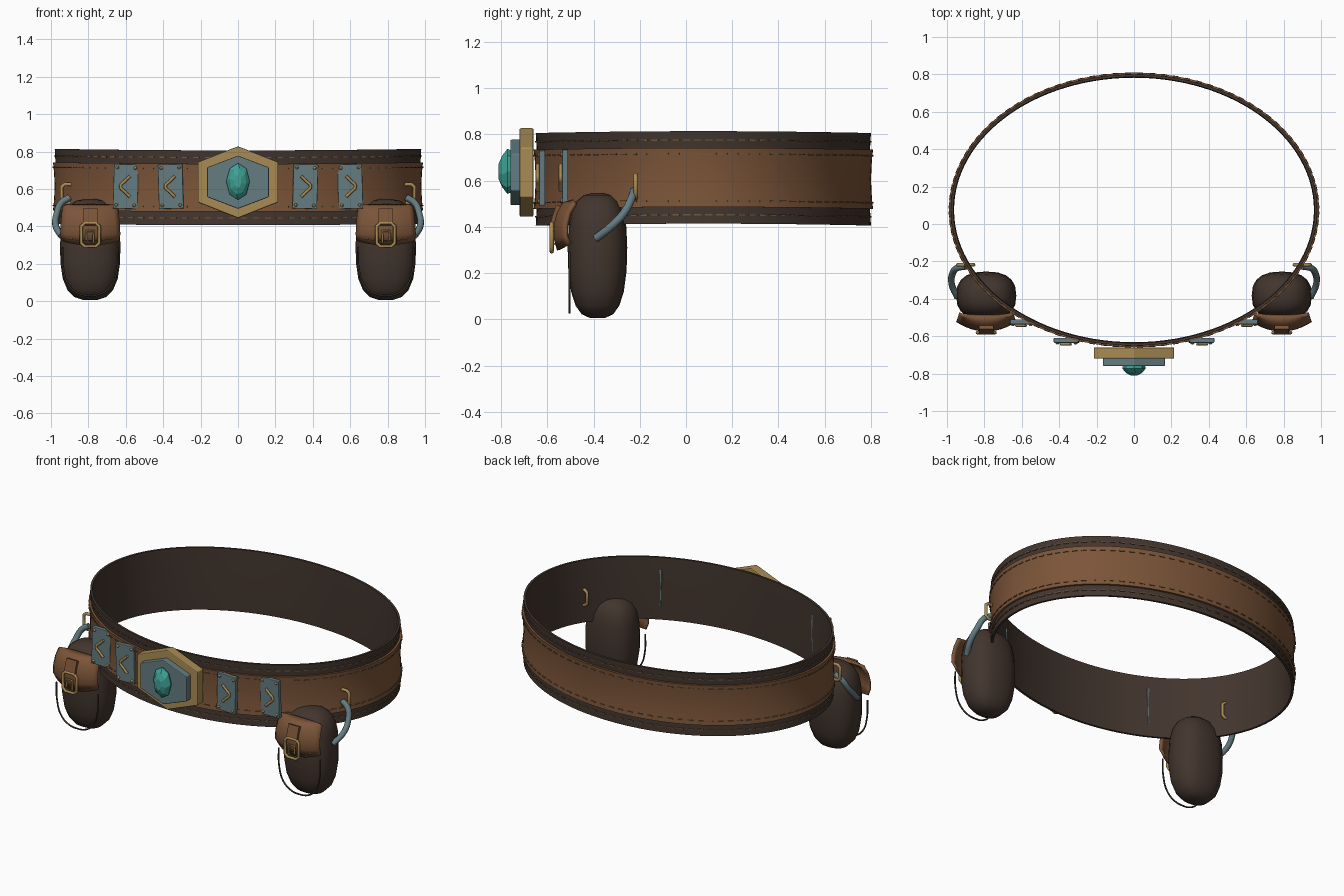
import bpy, bmesh, math
from mathutils import Vector, Matrix

if "Cube" in bpy.data.objects:
    bpy.data.objects.remove(bpy.data.objects["Cube"])

CY, RX, RY = 0.075, 0.972, 0.717   # belt ellipse


def mat(name, c):
    m = bpy.data.materials.new(name)
    m.diffuse_color = (*c, 1)
    m.use_nodes = True
    m.node_tree.nodes["Principled BSDF"].inputs["Base Color"].default_value = m.diffuse_color
    return m


DARK = mat("dark_leather", (0.055, 0.036, 0.027))
BROWN = mat("brown_leather", (0.20, 0.09, 0.04))
STEEL = mat("steel", (0.13, 0.20, 0.22))
GOLD = mat("brass", (0.40, 0.26, 0.09))
THREAD = mat("thread", (0.16, 0.10, 0.045))
GEM = mat("gem", (0.05, 0.36, 0.30))


def finish(name, bm, m, smooth=None, bevel=0):
    bmesh.ops.recalc_face_normals(bm, faces=bm.faces)
    me = bpy.data.meshes.new(name)
    bm.to_mesh(me)
    bm.free()
    ob = bpy.data.objects.new(name, me)
    bpy.context.collection.objects.link(ob)
    me.materials.append(m)
    if bevel:
        b = ob.modifiers.new("bevel", 'BEVEL')
        b.width, b.segments = bevel, 2
    if smooth:
        bpy.ops.object.select_all(action='DESELECT')
        bpy.context.view_layer.objects.active = ob
        ob.select_set(True)
        bpy.ops.object.shade_smooth_by_angle(angle=math.radians(smooth))
    return ob


def loft(name, rings, m, smooth=None, caps=True, loop=False, bevel=0):
    """Skin closed rings of points; loop joins last ring to the first."""
    bm = bmesh.new()
    vs = [[bm.verts.new(p) for p in r] for r in rings]
    n = len(vs[0])
    for a, b in zip(vs, vs[1:] + (vs[:1] if loop else [])):
        for i in range(n):
            bm.faces.new((a[i], a[(i + 1) % n], b[(i + 1) % n], b[i]))
    if caps and not loop:
        bm.faces.new(vs[0])
        bm.faces.new(vs[-1])
    return finish(name, bm, m, smooth, bevel)


def tube(name, pts, r, m, cyclic=False, smooth_path=True):
    cu = bpy.data.curves.new(name, 'CURVE')
    cu.dimensions, cu.bevel_depth, cu.bevel_resolution = '3D', r, 2
    cu.use_fill_caps, cu.resolution_u = True, 6
    sp = cu.splines.new('BEZIER' if smooth_path else 'POLY')
    ps = sp.bezier_points if smooth_path else sp.points
    ps.add(len(pts) - 1)
    for p, co in zip(ps, pts):
        p.co = co if smooth_path else (*co, 1)
        if smooth_path:
            p.handle_left_type = p.handle_right_type = 'AUTO'
    sp.use_cyclic_u = cyclic
    cu.materials.append(m)
    ob = bpy.data.objects.new(name, cu)
    bpy.context.collection.objects.link(ob)
    bpy.ops.object.select_all(action='DESELECT')
    bpy.context.view_layer.objects.active = ob
    ob.select_set(True)
    bpy.ops.object.convert(target='MESH')
    return ob


def on_belt(t, d, z):
    return Vector(((RX + d) * math.cos(t), CY + (RY + d) * math.sin(t),
                   z - 0.004 * math.cos(2 * t - math.pi)))


def band(name, section, m, n=112):
    loft(name, [[on_belt(2 * math.pi * i / n, d, z) for d, z in section]
                for i in range(n)], m, 40, loop=True)


def boxes(name, frames, size, m):
    bm = bmesh.new()
    for f in frames:
        bmesh.ops.create_cube(bm, size=1, matrix=f @ Matrix.Diagonal((*size, 1)))
    return finish(name, bm, m)


# Belt: dark backing with edge trims, brown outer strap with flared rims
band("belt_backing", [(-0.006, 0.41), (0.008, 0.41), (0.004, 0.48), (0, 0.61),
                      (0.004, 0.74), (0.008, 0.81), (-0.006, 0.81), (-0.010, 0.61)], DARK)
band("belt_strap", [(0.0, 0.482), (0.017, 0.482), (0.012, 0.53), (0.008, 0.61),
                    (0.012, 0.69), (0.017, 0.738), (0.0, 0.738), (-0.003, 0.61)], BROWN)

# Belt stitching
for label, z, d in (("upper", 0.712, 0.015), ("lower", 0.508, 0.015),
                    ("top_trim", 0.772, 0.007), ("bottom_trim", 0.448, 0.007)):
    frames = []
    for i in range(96):
        t = 2 * math.pi * (i + 0.5) / 96
        tan = math.atan2(RY * math.cos(t), -RX * math.sin(t))
        frames.append(Matrix.Translation(on_belt(t, d, z)) @ Matrix.Rotation(tan, 4, 'Z'))
    boxes(label + "_stitching", frames, (0.032, 0.008, 0.006), THREAD)


# Buckle: stacked hexagons and a faceted gem
def hexagon(w, h, y, zc=0.636):
    k = 0.56
    return [(x * w, y, zc + z * h) for x, z in
            ((0, 1), (1, k), (1, -k), (0, -1), (-1, -k), (-1, k))]


loft("buckle_frame", [hexagon(0.215, 0.192, -0.66), hexagon(0.215, 0.192, -0.72)],
     GOLD, bevel=0.006)
loft("buckle_plate", [hexagon(0.165, 0.142, -0.71), hexagon(0.165, 0.142, -0.76)],
     STEEL, bevel=0.005)


def gem_ring(w, h, y, turn=0):
    return [(w * math.sin(math.pi * i / 4 + turn), y,
             0.64 + h * math.cos(math.pi * i / 4 + turn)) for i in range(8)]


loft("buckle_gem", [gem_ring(0.058, 0.09, -0.755), gem_ring(0.063, 0.098, -0.772),
                    gem_ring(0.045, 0.07, -0.795, 0.2), gem_ring(0.018, 0.035, -0.81, 0.2)], GEM)

for s, side in ((1, "right"), (-1, "left")):
    # Decorative plates with chevrons and rivets
    for k, (px, py, tilt) in enumerate(((0.36, -0.622, 0.03), (0.60, -0.523, -0.03))):
        nm = f"{side}_plate_{k + 1}"
        rot = Matrix.Translation((s * px, py, 0.613)) @ Matrix.Rotation(s * tilt, 4, 'Y')
        ob = boxes(nm, [rot], (0.132, 0.026, 0.238), STEEL)
        b = ob.modifiers.new("bevel", 'BEVEL')
        b.width, b.segments = 0.004, 2
        tube(nm + "_chevron", [(s * (px + x), py - 0.02, 0.613 + z) for x, z in
                               ((-0.022, 0.055), (0.003, 0.03), (0.028, 0),
                                (0.003, -0.03), (-0.022, -0.055))], 0.008, GOLD)
        bm = bmesh.new()
        for cx in (-0.048, 0.048):
            for cz in (-0.1, 0.1):
                bmesh.ops.create_uvsphere(bm, u_segments=8, v_segments=6, radius=0.009,
                                          matrix=rot @ Matrix.Translation((cx, -0.013, cz)))
        finish(nm + "_rivets", bm, GOLD, 40)

    # Pouch body
    PX, PY, N = s * 0.79, -0.383, 20
    rings = []
    for z, a, b in ((0.005, 0.035, 0.03), (0.022, 0.085, 0.068), (0.06, 0.122, 0.095),
                    (0.12, 0.147, 0.114), (0.21, 0.16, 0.126), (0.31, 0.161, 0.129),
                    (0.40, 0.155, 0.125), (0.46, 0.143, 0.115), (0.51, 0.115, 0.092),
                    (0.537, 0.075, 0.06), (0.546, 0.03, 0.025)):
        r = []
        for i in range(N):
            c, q = math.cos(2 * math.pi * i / N), math.sin(2 * math.pi * i / N)
            r.append((PX + a * math.copysign(abs(c) ** 0.8, c),
                      PY + b * math.copysign(abs(q) ** 0.8, q), z))
        rings.append(r)
    loft(side + "_pouch", rings, DARK, 50)

    # Pouch front seam
    tube(side + "_pouch_seam", [(PX + x, -0.504, z) for x, z in
                                ((-0.148, 0.29), (-0.145, 0.18), (-0.115, 0.085), (-0.06, 0.04),
                                 (0, 0.03), (0.06, 0.04), (0.115, 0.085), (0.145, 0.18),
                                 (0.148, 0.29))], 0.005, DARK)

    # Curved flap
    prof = ((-0.485, 0.512, 0.135), (-0.528, 0.5, 0.145), (-0.553, 0.46, 0.15),
            (-0.566, 0.41, 0.154), (-0.567, 0.36, 0.157), (-0.55, 0.30, 0.15))
    bm = bmesh.new()
    grid = []
    for y, z, w in prof:
        grid.append([bm.verts.new((PX + w * u / 6, y + 0.05 * (u / 6) ** 2 * (y < -0.5),
                                   z + 0.025 * (u / 6) ** 2 * (z < 0.33))) for u in range(-6, 7)])
    for a, b in zip(grid, grid[1:]):
        for i in range(12):
            bm.faces.new((a[i], a[i + 1], b[i + 1], b[i]))
    ob = finish(side + "_pouch_flap", bm, BROWN, 50)
    so = ob.modifiers.new("thickness", 'SOLIDIFY')
    so.thickness, so.offset = 0.016, 0
    boxes(side + "_flap_stitching",
          [Matrix.Translation((PX + 0.135 * u / 4, -0.573 + 0.05 * (u / 4) ** 2,
                               0.325 + 0.015 * (u / 4) ** 2))
           @ Matrix.Rotation(math.atan(0.19 * u / 4 * 4), 4, 'Z') for u in range(-4, 5)],
          (0.02, 0.008, 0.005), THREAD)

    # Flap tab, buckle and prong
    boxes(side + "_flap_tab", [Matrix.Translation((PX, -0.566, 0.45))
                               @ Matrix.Rotation(-0.3, 4, 'X')], (0.075, 0.02, 0.09), BROWN)
    corner = ((0.03, 0.062), (0.048, 0.045), (0.048, -0.045), (0.03, -0.062),
              (-0.03, -0.062), (-0.048, -0.045), (-0.048, 0.045), (-0.03, 0.062))
    tube(side + "_flap_buckle", [(PX + x, -0.581, 0.355 + z) for x, z in corner],
         0.009, GOLD, True, False)
    tube(side + "_flap_prong", [(PX + s * x, -0.584, z) for x, z in
                                ((0.022, 0.325), (0.022, 0.375), (-0.018, 0.375), (-0.018, 0.31))],
         0.006, GOLD, False, False)

    # Belt ring and steel hanger
    tube(side + "_belt_ring", [(s * 0.90 + x * 0.9, -0.218, 0.575 + z * 0.8) for x, z in corner],
         0.01, GOLD, True, False)
    tube(side + "_hanger", [(s * x, y, z) for x, y, z in
                            ((0.90, -0.226, 0.555), (0.945, -0.235, 0.525), (0.97, -0.265, 0.465),
                             (0.975, -0.32, 0.405), (0.945, -0.39, 0.35))], 0.018, STEEL)
